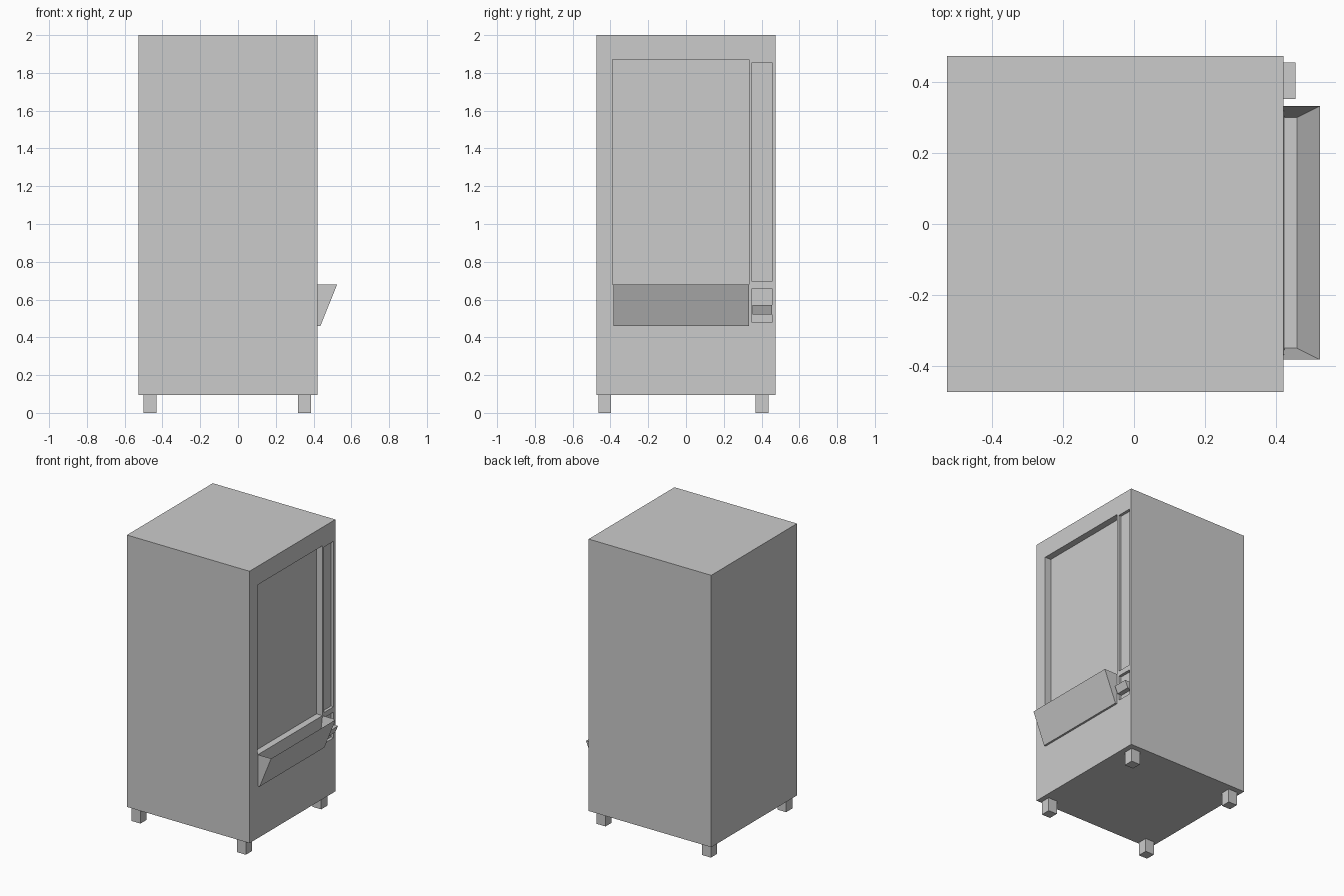
import bpy, bmesh

if "Cube" in bpy.data.objects:
    bpy.data.objects.remove(bpy.data.objects["Cube"])


def mesh_object(name, bm):
    bmesh.ops.recalc_face_normals(bm, faces=bm.faces[:])
    me = bpy.data.meshes.new(name)
    bm.to_mesh(me)
    bm.free()
    ob = bpy.data.objects.new(name, me)
    bpy.context.collection.objects.link(ob)
    return ob


def box(name, x, y, z):
    bm = bmesh.new()
    bmesh.ops.create_cube(bm, size=1)
    for v in bm.verts:
        v.co = [(r[0] + r[1]) / 2 + c * (r[1] - r[0]) for r, c in zip((x, y, z), v.co)]
    return mesh_object(name, bm)


def prism(profile, y0, y1):
    """Extrude an x-z profile along y."""
    bm = bmesh.new()
    face = bm.faces.new([bm.verts.new((x, y0, z)) for x, z in profile])
    ext = bmesh.ops.extrude_face_region(bm, geom=[face])["geom"]
    for v in ext:
        if isinstance(v, bmesh.types.BMVert):
            v.co.y = y1
    bmesh.ops.recalc_face_normals(bm, faces=bm.faces[:])
    return bm


FRONT = 0.422

# Cabinet
cabinet = box("cabinet", (-0.528, FRONT), (-0.475, 0.475), (0.095, 2.0))

# Recesses cut into the serving face: display window, control panel, coin return
recesses = [
    ("window_cutter", (-0.388, 0.333), (0.68, 1.87), 0.047),
    ("control_panel_cutter", (0.35, 0.456), (0.695, 1.855), 0.02),
    ("coin_return_cutter", (0.35, 0.456), (0.478, 0.658), 0.02),
]
for name, y, z, depth in recesses:
    cutter = box(name, (FRONT - depth, FRONT + 0.1), y, z)
    cutter.hide_render = True
    cutter.display_type = 'WIRE'
    mod = cabinet.modifiers.new(name, 'BOOLEAN')
    mod.operation = 'DIFFERENCE'
    mod.solver = 'EXACT'
    mod.object = cutter

# Delivery tray: a wedge whose open top sinks to a smaller floor
tray = prism([(FRONT, 0.46), (0.436, 0.46), (0.525, 0.68), (FRONT, 0.68)], -0.383, 0.333)
top = next(f for f in tray.faces if f.normal.z > 0.9)
floor = bmesh.ops.extrude_discrete_faces(tray, faces=[top])["faces"][0]
ring = list(floor.edges)
bmesh.ops.delete(tray, geom=[floor], context='FACES_ONLY')
low = bmesh.ops.extrude_edge_only(tray, edges=ring)["geom"]
sunk = [v for v in low if isinstance(v, bmesh.types.BMVert)]
for v in sunk:
    v.co.z = 0.53
    v.co.y += 0.032 if v.co.y < 0 else -0.032
    v.co.x = 0.461 if v.co.x > 0.5 else FRONT + 0.003
bmesh.ops.contextual_create(tray, geom=sunk)
bmesh.ops.remove_doubles(tray, verts=tray.verts[:], dist=1e-5)
mesh_object("delivery_tray", tray)

# Coin return lip
lip = prism([(FRONT - 0.02, 0.52), (0.435, 0.52), (0.456, 0.57), (FRONT - 0.02, 0.57)], 0.353, 0.456)
mesh_object("coin_return_lip", lip)

# Feet
for i, x in enumerate((-0.465, 0.352)):
    for j, y in enumerate((-0.43, 0.403)):
        box(f"foot_{i}{j}", (x - 0.034, x + 0.034), (y - 0.034, y + 0.034), (0, 0.096))
